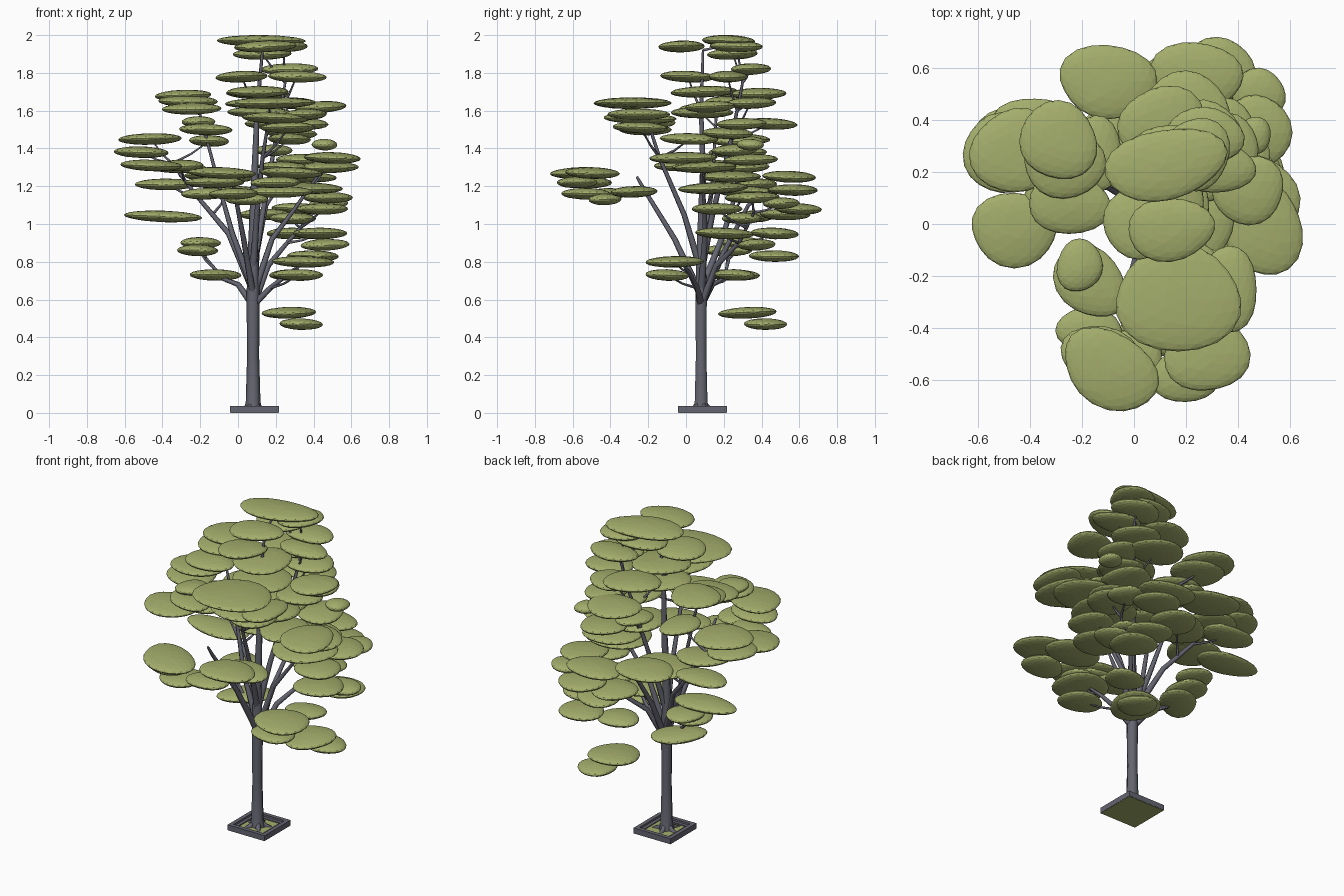
import bpy, bmesh, math, random
from mathutils import Vector, Matrix

random.seed(4)
cube = bpy.data.objects.get("Cube")
if cube:
    bpy.data.objects.remove(cube, do_unlink=True)


def make_material(name, color):
    material = bpy.data.materials.new(name)
    material.diffuse_color = color
    material.use_nodes = True
    shader = next(n for n in material.node_tree.nodes if n.type == 'BSDF_PRINCIPLED')
    shader.inputs["Base Color"].default_value = color
    shader.inputs["Roughness"].default_value = 0.9
    return material


leaf_green = make_material("leaf green", (.37, .42, .15, 1))
bark_grey = make_material("bark grey", (.13, .13, .165, 1))


def finish_mesh(bm, name, material):
    mesh = bpy.data.meshes.new(name)
    bm.to_mesh(mesh)
    bm.free()
    mesh.materials.append(material)
    obj = bpy.data.objects.new(name, mesh)
    bpy.context.collection.objects.link(obj)


def add_box(bm, center, size):
    bmesh.ops.create_cube(bm, size=1, matrix=Matrix.Translation(center) @ Matrix.Diagonal((*size, 1)))


# Flat leaf pads: squashed spheres with a lumpy outline
all_pads = []


def add_pad(bm, x, y, z, rx, ry, turn=0):
    center = Vector((x, y, z))
    all_pads.append(center)
    verts = bmesh.ops.create_icosphere(bm, subdivisions=3, radius=1)["verts"]
    phase_two, phase_three = (random.uniform(0, math.tau) for _ in range(2))
    tilt_x, tilt_y = (random.uniform(-.04, .04) for _ in range(2))
    rotation = Matrix.Rotation(turn, 3, 'Z')
    thickness = .031
    for v in verts:
        angle = math.atan2(v.co.y, v.co.x)
        lump = 1 + .04 * math.sin(2 * angle + phase_two) + .04 * math.sin(3 * angle + phase_three)
        px, py = v.co.x * rx * lump, v.co.y * ry * lump
        height = v.co.z * thickness * random.uniform(.96, 1)
        v.co = center + rotation @ Vector((px, py, height + px * tilt_x + py * tilt_y))


def add_leaf_tier(name, pads):
    bm = bmesh.new()
    for pad in pads:
        add_pad(bm, *pad)
    finish_mesh(bm, name, leaf_green)


# Each pad is x, y, z, half width, half depth and an optional turn
add_leaf_tier("crown_leaves", [
    (.12, .23, 1.97, .23, .14, .2),
    (.14, -.02, 1.94, .17, .12),
    (.24, .27, 1.94, .13, .14),
    (.13, .25, 1.9, .15, .14),
    (.02, .01, 1.78, .14, .14),
    (.27, .34, 1.82, .15, .11),
    (.31, .22, 1.78, .16, .1),
])
add_leaf_tier("upper_leaves", [
    (.11, .09, 1.7, .17, .17),
    (.11, .38, 1.69, .17, .15),
    (.27, .34, 1.64, .15, .13),
    (-.29, .32, 1.68, .15, .15),
    (-.27, .24, 1.65, .16, .14),
    (-.25, .08, 1.61, .16, .12),
    (.17, -.29, 1.64, .25, .2),
    (.36, -.25, 1.58, .12, .16),
    (.2, -.25, 1.56, .18, .19),
    (.44, .13, 1.62, .14, .13),
    (.12, .08, 1.59, .18, .16),
    (.2, .44, 1.53, .16, .15),
    (.36, .29, 1.53, .12, .13),
    (.27, -.24, 1.51, .14, .15),
])
add_leaf_tier("left_side_leaves", [
    (.28, .22, 1.48, .14, .13),
    (.27, .02, 1.45, .11, .16),
    (.46, .34, 1.42, .07, .07),
    (.19, .25, 1.39, .1, .12),
    (.5, -.02, 1.35, .15, .18),
    (.47, .1, 1.3, .16, .17),
    (.25, .1, 1.3, .14, .17),
    (.34, .34, 1.34, .14, .14),
])
add_leaf_tier("right_side_leaves", [
    (-.17, -.22, 1.5, .16, .12, -.9),
    (-.21, -.16, 1.54, .09, .1),
    (-.15, .27, 1.44, .11, .14),
    (-.46, .28, 1.45, .17, .16),
    (-.51, .27, 1.38, .15, .15),
    (-.46, -.02, 1.31, .17, .14),
    (-.33, .3, 1.3, .16, .14),
    (-.3, .11, 1.31, .12, .12),
    (-.38, .38, 1.21, .16, .11),
    (-.39, .36, 1.04, .2, .11),
])
add_leaf_tier("front_leaves", [
    (-.09, -.56, 1.27, .2, .14, -.5),
    (.28, -.5, 1.27, .16, .15),
    (.2, -.58, 1.22, .13, .11),
    (-.12, -.52, 1.22, .17, .12, -.5),
    (-.02, -.53, 1.16, .13, .13),
    (.22, -.28, 1.17, .17, .13),
    (.05, -.43, 1.13, .11, .09),
    (-.17, -.41, 1.16, .13, .09),
])
add_leaf_tier("back_leaves", [
    (-.1, .55, 1.25, .19, .14),
    (.24, .57, 1.18, .18, .13),
    (.34, .24, 1.25, .18, .16),
    (.36, .15, 1.19, .2, .18),
    (-.05, .32, 1.17, .18, .16),
    (.48, .5, 1.11, .1, .1),
    (.32, .59, 1.08, .14, .13),
    (.14, .52, 1.05, .14, .13),
    (.47, .35, 1.14, .13, .15),
    (.45, .16, 1.08, .13, .14),
])
add_leaf_tier("low_leaves", [
    (.43, .2, .95, .15, .15),
    (.28, .47, .95, .13, .13),
    (.46, .37, .89, .13, .1),
    (.29, .3, 1.03, .12, .11),
    (-.2, .3, .9, .11, .11),
    (-.21, .22, .86, .11, .13),
    (.4, .47, .83, .14, .13),
    (.35, -.06, .8, .16, .16),
    (.32, -.1, .73, .13, .12),
    (.29, .26, .73, .12, .11),
    (-.12, .25, .73, .16, .11, .8),
    (.27, .33, .53, .14, .16),
    (.33, .42, .47, .12, .11),
])


# Trunk, limbs and twigs: tapered tubes
def add_tubes(name, paths):
    curve = bpy.data.curves.new(name, 'CURVE')
    curve.dimensions = '3D'
    curve.bevel_depth = 1
    curve.bevel_resolution = 1
    curve.use_fill_caps = True
    for points, radii in paths:
        spline = curve.splines.new('POLY')
        spline.points.add(len(points) - 1)
        for target, point, radius in zip(spline.points, points, radii):
            target.co = (*point, 1)
            target.radius = radius
    curve.materials.append(bark_grey)
    obj = bpy.data.objects.new(name, curve)
    bpy.context.collection.objects.link(obj)


trunk = [(.08, .08, .01), (.08, .08, .06), (.08, .08, .3), (.08, .08, .62), (.08, .08, .9),
         (.09, .09, 1.3), (.1, .08, 1.6), (.13, .09, 1.92)]
add_tubes("trunk", [(trunk, (.05, .039, .032, .035, .026, .018, .013, .007))])

limb_ends = {
    "front": [(.03, -.06, .92), (-.02, -.22, 1.18), (-.03, -.26, 1.25)],
    "front_upper": [(.1, -.01, 1.05), (.13, -.14, 1.35), (.17, -.22, 1.6)],
    "right_rear": [(-.05, .2, .95), (-.22, .26, 1.15), (-.35, .28, 1.32)],
    "right_upper": [(-.03, .1, .95), (-.1, .14, 1.2), (-.2, .16, 1.58)],
    "right_low": [(0, .14, .68), (-.08, .2, .71), (-.17, .23, .82)],
    "rear": [(.1, .2, .85), (.15, .33, 1.1), (.2, .44, 1.17)],
    "rear_upper": [(.13, .14, 1.05), (.2, .24, 1.45), (.25, .3, 1.75)],
    "left": [(.18, .1, .92), (.3, .1, 1.08), (.44, .08, 1.28)],
    "left_low": [(.17, .06, .66), (.27, .02, .74), (.34, -.02, .79)],
    "left_rear": [(.16, .16, .78), (.26, .28, .9), (.4, .36, 1.06)],
}
limbs, joints = [], [Vector(p) for p in trunk[4:]]
for points in limb_ends.values():
    root = Vector((.08, .08, max(.57, points[0][2] - .3)))
    path = [root] + [Vector(p) for p in points]
    limbs.append((path, (.02, .015, .011, .007)))
    for a, b in zip(path[1:], path[2:]):
        joints += [a, a.lerp(b, .5), b]
add_tubes("limbs", limbs)

twigs = []
for tip in all_pads:
    below = [j for j in joints if j.z < tip.z - .05]
    start = min(below, key=lambda j: (tip - j).length, default=None)
    if start and (tip - start).length < .24:
        bend = start.lerp(tip, .5) + Vector((0, 0, -.01))
        twigs.append(([start, bend, tip], (.008, .006, .004)))
add_tubes("twigs", twigs)

# Roots spreading from the trunk foot
roots = []
for i in range(5):
    angle = math.tau * i / 5 + .4
    direction = Vector((math.cos(angle), math.sin(angle), 0))
    foot = Vector(trunk[0])
    roots.append(([foot + Vector((0, 0, .05)), foot + direction * .045 + Vector((0, 0, .01)),
                   foot + direction * .085], (.022, .015, .009)))
add_tubes("roots", roots)


# Square planter: a raised rim with a lower inner step around a grass bed
def add_square_ring(name, half, rim, top):
    bm = bmesh.new()
    for side in (-1, 1):
        offset = side * (half - rim / 2)
        center_z, height = (top + .002) / 2, top - .002
        add_box(bm, (middle + offset, middle, center_z), (rim, 2 * half, height))
        add_box(bm, (middle, middle + offset, center_z), (2 * half - 2 * rim, rim, height))
    finish_mesh(bm, name, bark_grey)


middle, half_width = .087, .13
add_square_ring("planter_rim", half_width, .025, .036)
add_square_ring("planter_step", half_width - .025, .02, .024)
bm = bmesh.new()
add_box(bm, (middle, middle, .009), (2 * half_width - .004, 2 * half_width - .004, .018))
finish_mesh(bm, "grass_bed", leaf_green)
